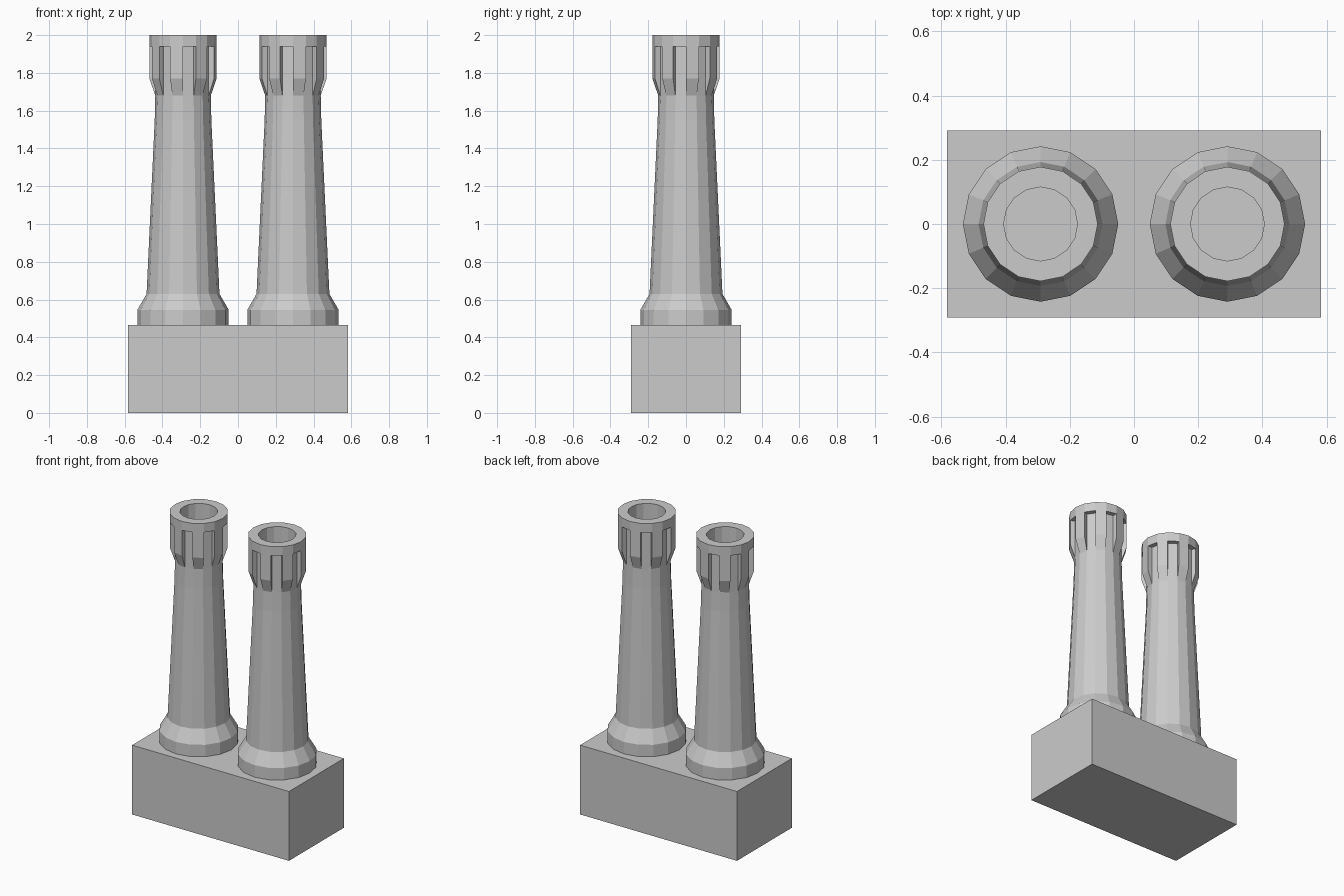
import bpy, bmesh
from math import cos, sin, pi

if "Cube" in bpy.data.objects:
    bpy.data.objects.remove(bpy.data.objects["Cube"])

SIDES = 16
STEP = 2 * pi / SIDES


def ring_point(r, i, z):
    return (r * cos(i * STEP), r * sin(i * STEP), z)


def finish(name, bm, x):
    bmesh.ops.recalc_face_normals(bm, faces=bm.faces[:])
    mesh = bpy.data.meshes.new(name)
    bm.to_mesh(mesh)
    bm.free()
    ob = bpy.data.objects.new(name, mesh)
    ob.location.x = x
    bpy.context.collection.objects.link(ob)


def lathe(name, profile, x):
    bm = bmesh.new()
    rings = [[bm.verts.new(ring_point(r, i, z)) for i in range(SIDES)]
             for r, z in profile]
    for a, b in zip(rings, rings[1:]):
        for i in range(SIDES):
            j = (i + 1) % SIDES
            bm.faces.new((a[i], a[j], b[j], b[i]))
    bm.faces.new(rings[0])
    bm.faces.new(rings[-1])
    finish(name, bm, x)


def ribs(name, first, x):
    # wedge blocks on every second side of the shaft
    section = [(0.147, 1.68), (0.178, 1.77), (0.178, 1.94), (0.147, 1.94)]
    bm = bmesh.new()
    for i in range(first, SIDES, 2):
        a = [bm.verts.new(ring_point(r, i, z)) for r, z in section]
        b = [bm.verts.new(ring_point(r, i + 1, z)) for r, z in section]
        bm.faces.new(a)
        bm.faces.new(b)
        for k in (0, 1):
            bm.faces.new((a[k], a[k + 1], b[k + 1], b[k]))
    finish(name, bm, x)


# rectangular base block
bpy.ops.mesh.primitive_cube_add(size=1, location=(0, 0, 0.2325))
base = bpy.context.object
base.name = "base_block"
base.scale = (1.164, 0.582, 0.465)

# flared foot, tapered shaft, top collar and open bore
stack = [(0.242, 0.465), (0.242, 0.545), (0.193, 0.63), (0.15, 1.55),
         (0.147, 1.68), (0.147, 1.94), (0.178, 1.94), (0.178, 2.0),
         (0.115, 2.0), (0.115, 1.75)]

# mirrored pair of chimneys
for side, x, first in (("left", -0.291, 1), ("right", 0.291, 0)):
    lathe(side + "_chimney", stack, x)
    ribs(side + "_crown_ribs", first, x)
